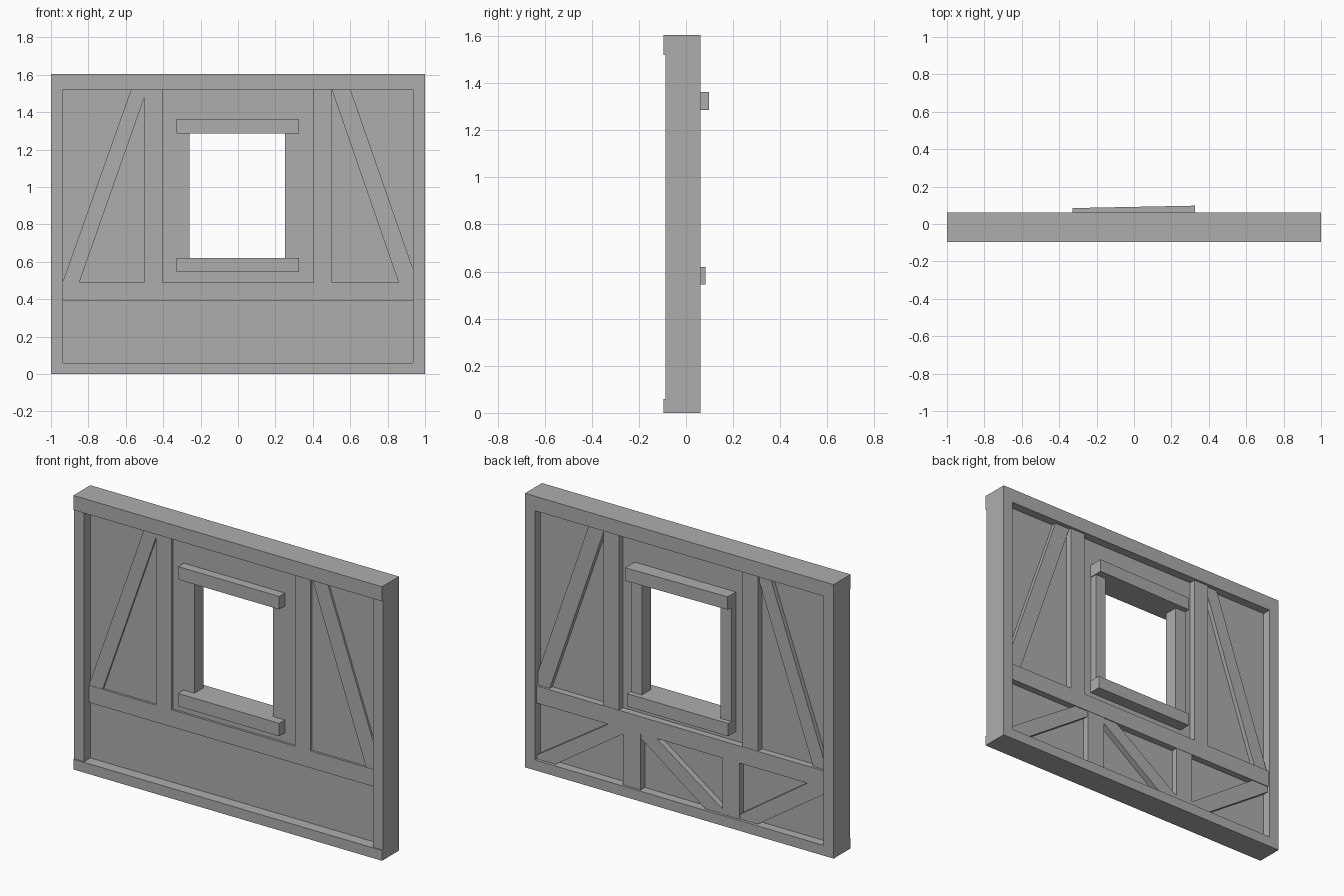
import bpy
import bmesh

old = bpy.data.objects.get("Cube")
if old:
    bpy.data.objects.remove(old, do_unlink=True)

GREY = (0.42, 0.42, 0.42, 1)
mat = bpy.data.materials.new("plain_grey")
mat.use_nodes = True
mat.diffuse_color = GREY
mat.node_tree.nodes["Principled BSDF"].inputs["Base Color"].default_value = GREY


def slab(name, loops, front, back, mirror=False):
    """Extrude x/z outlines (later loops are holes) from front y to back y."""
    bm = bmesh.new()
    edges = []
    for loop in loops:
        vs = [bm.verts.new((x, front, z)) for x, z in loop]
        edges += [bm.edges.new((a, b)) for a, b in zip(vs, vs[1:] + vs[:1])]
    if len(loops) == 1:
        bm.faces.new(vs)
    else:
        bmesh.ops.triangle_fill(bm, edges=edges, use_beauty=True)
    ext = bmesh.ops.extrude_face_region(bm, geom=bm.faces[:], use_keep_orig=True)
    moved = [v for v in ext["geom"] if isinstance(v, bmesh.types.BMVert)]
    bmesh.ops.translate(bm, vec=(0, back - front, 0), verts=moved)
    bmesh.ops.recalc_face_normals(bm, faces=bm.faces[:])
    mesh = bpy.data.meshes.new(name)
    bm.to_mesh(mesh)
    bm.free()
    mesh.materials.append(mat)
    obj = bpy.data.objects.new(name, mesh)
    bpy.context.collection.objects.link(obj)
    if mirror:
        obj.modifiers.new("both_sides", 'MIRROR')
    return obj


def rect(x0, x1, z0, z1):
    return [(x0, z0), (x1, z0), (x1, z1), (x0, z1)]


# Outer frame
slab("top_beam", [rect(-1, 1, 1.52, 1.605)], -0.095, 0.062)
slab("bottom_beam", [rect(-1, 1, 0, 0.06)], -0.095, 0.062)
slab("side_post", [rect(0.935, 1, 0.06, 1.52)], -0.088, 0.062, mirror=True)

# Infill wall with window opening
slab("wall_panel", [rect(-0.96, 0.96, 0.03, 1.55), rect(-0.26, 0.25, 0.62, 1.29)], -0.03, 0.01)

# Timbers showing on both faces
FRONT, BACK = -0.043, 0.048
slab("middle_rail", [rect(-0.95, 0.95, 0.39, 0.49)], FRONT, BACK + 0.002)
slab("upper_post", [rect(0.4, 0.5, 0.48, 1.53)], FRONT - 0.001, BACK, mirror=True)
slab("upper_brace_left", [[(0.86, 0.485), (0.94, 0.485), (0.94, 0.55), (0.6, 1.525), (0.5, 1.525)]],
     FRONT + 0.002, BACK - 0.012)
slab("upper_brace_right", [[(-0.94, 0.485), (-0.85, 0.485), (-0.5, 1.48), (-0.5, 1.525), (-0.57, 1.525)]],
     FRONT + 0.002, BACK - 0.012)

# Timbers showing on the back of the lower band only
slab("lower_post_left", [rect(0.26, 0.375, 0.05, 0.4)], 0, BACK)
slab("lower_post_right", [rect(-0.38, -0.27, 0.05, 0.4)], 0, BACK)
slab("lower_brace_left", [[(0.94, 0.05), (0.94, 0.08), (0.46, 0.395), (0.37, 0.395), (0.37, 0.36), (0.83, 0.05)]],
     0, BACK - 0.003)
slab("lower_brace_middle", [[(0.26, 0.395), (0.26, 0.36), (-0.17, 0.05), (-0.3, 0.05), (-0.28, 0.08), (0.17, 0.395)]],
     0, BACK - 0.003)
slab("lower_brace_right", [[(-0.37, 0.05), (-0.37, 0.08), (-0.83, 0.395), (-0.94, 0.395), (-0.94, 0.36), (-0.48, 0.05)]],
     0, BACK - 0.003)

# Window surround
slab("window_jamb_left", [rect(0.25, 0.32, 0.6, 1.31)], -0.031, 0.052)
slab("window_jamb_right", [rect(-0.33, -0.26, 0.6, 1.31)], -0.031, 0.052)
lintel = slab("window_lintel", [rect(-0.33, 0.325, 1.287, 1.363)], -0.083, 0.098)
slab("window_sill", [rect(-0.33, 0.325, 0.545, 0.62)], -0.083, 0.082)

# Slight hand-cut skew on the back of the lintel
for v in lintel.data.vertices:
    if v.co.x < 0 and v.co.y > 0:
        v.co.y -= 0.013
